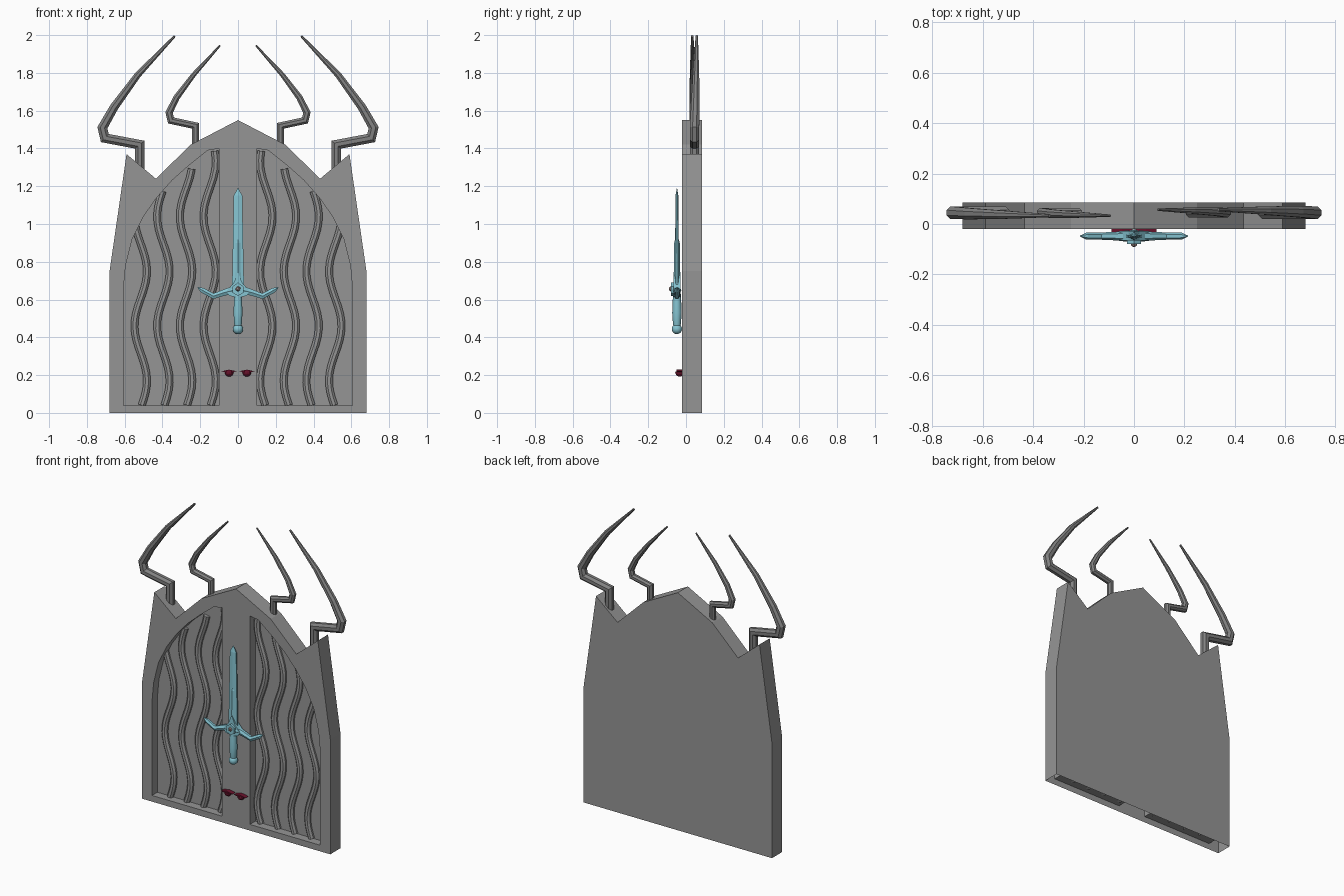
import bpy, bmesh, math
from mathutils import Vector, Matrix

if "Cube" in bpy.data.objects:
    bpy.data.objects.remove(bpy.data.objects["Cube"], do_unlink=True)


def material(name, color):
    m = bpy.data.materials.new(name)
    m.use_nodes = True
    m.diffuse_color = (*color, 1)
    bsdf = next(n for n in m.node_tree.nodes if n.type == 'BSDF_PRINCIPLED')
    bsdf.inputs["Base Color"].default_value = (*color, 1)
    return m


STONE = material("stone grey", (0.30, 0.30, 0.30))
HORN = material("horn grey", (0.22, 0.22, 0.22))
STEEL = material("pale blue steel", (0.24, 0.56, 0.65))
GEM = material("dusty gem", (0.40, 0.29, 0.27))
RED = material("dark crimson", (0.14, 0.006, 0.025))


def finish(bm, name, mat, smooth=False):
    bmesh.ops.recalc_face_normals(bm, faces=bm.faces)
    me = bpy.data.meshes.new(name)
    bm.to_mesh(me)
    bm.free()
    me.materials.append(mat)
    ob = bpy.data.objects.new(name, me)
    bpy.context.collection.objects.link(ob)
    if smooth:
        bpy.ops.object.select_all(action='DESELECT')
        ob.select_set(True)
        bpy.context.view_layer.objects.active = ob
        bpy.ops.object.shade_smooth_by_angle(angle=math.radians(40))
    return ob


def extrude(name, outline, y0, y1, mat):
    """Front outline of (x, z) points pushed from y0 to y1."""
    bm = bmesh.new()
    face = bm.faces.new([bm.verts.new((x, y0, z)) for x, z in outline])
    ext = bmesh.ops.extrude_face_region(bm, geom=[face])
    verts = [v for v in ext["geom"] if isinstance(v, bmesh.types.BMVert)]
    bmesh.ops.translate(bm, verts=verts, vec=(0, y1 - y0, 0))
    return finish(bm, name, mat)


def sweep(name, path, radii, mat, sides=8, depth=1.0, smooth=False):
    """Mitred tube along (x, y, z) points lying nearly in the front plane."""
    pts = [Vector(p) for p in path]
    bm = bmesh.new()
    rings = []
    for i, (p, r) in enumerate(zip(pts, radii)):
        a = (p - pts[i - 1]) if i else pts[1] - p
        b = (pts[i + 1] - p) if i < len(pts) - 1 else a
        a, b = a.normalized(), b.normalized()
        t = (a + b).normalized()
        n = Vector((-t.z, 0, t.x)).normalized() / max(t.dot(a), 0.6)
        ring = []
        for k in range(sides):
            ang = math.tau * (k + 0.5) / sides
            ring.append(bm.verts.new(p + n * r * math.cos(ang)
                                     + Vector((0, r * depth * math.sin(ang), 0))))
        rings.append(ring)
    for r0, r1 in zip(rings, rings[1:]):
        for k in range(sides):
            j = (k + 1) % sides
            bm.faces.new((r0[k], r0[j], r1[j], r1[k]))
    bm.faces.new(rings[0])
    bm.faces.new(rings[-1])
    return finish(bm, name, mat, smooth)


def mirrored(half):
    return half + [(-x, z) for x, z in reversed(half) if x > 0]


# Gate slab with pointed top and shoulders
slab = extrude("gate_slab", mirrored([(0.68, 0), (0.68, 0.75), (0.59, 1.37), (0.435, 1.24),
                                      (0.25, 1.42), (0, 1.55)]), -0.02, 0.085, STONE)

# Arched recess panels, cut from the front
FLOOR = 0.035
ARCH = [(0.607, 0.65), (0.595, 0.78), (0.56, 0.92), (0.50, 1.04), (0.43, 1.14),
        (0.35, 1.23), (0.26, 1.31), (0.16, 1.39), (0.10, 1.40)]


def arch_height(x):
    for (xa, za), (xb, zb) in zip(ARCH, ARCH[1:]):
        if xb <= x <= xa:
            return za + (zb - za) * (xa - x) / (xa - xb)
    return ARCH[-1][1]


for s in (-1, 1):
    outline = [(0.10, 0.04), (0.607, 0.04)] + ARCH
    cutter = extrude("panel_cutter", [(s * x, z) for x, z in outline], -0.1, FLOOR, STONE)
    cutter.hide_render = True
    mod = slab.modifiers.new("panel", 'BOOLEAN')
    mod.operation = 'DIFFERENCE'
    mod.solver = 'EXACT'
    mod.object = cutter
    bpy.context.view_layer.objects.active = slab
    bpy.ops.object.modifier_apply(modifier=mod.name)
    bpy.data.objects.remove(cutter, do_unlink=True)

# The slab is hollow and open underneath
bm = bmesh.new()
bm.from_mesh(slab.data)
under = [f for f in bm.faces if f.normal.z < -0.9 and f.calc_center_median().z < 0.01]
bmesh.ops.delete(bm, geom=under, context='FACES_ONLY')
bm.to_mesh(slab.data)
bm.free()

for s, side in ((-1, "right"), (1, "left")):
    # Wavy bars in the panels
    for i, base in enumerate((0.15, 0.275, 0.395, 0.515)):
        top = arch_height(base) - 0.005
        steps = 28
        path = []
        for k in range(steps + 1):
            z = 0.04 + (top - 0.04) * k / steps
            x = base - 0.033 * math.cos(math.tau * (z - 0.17) / 0.58)
            path.append((s * x, FLOOR - 0.003, z))
        sweep(f"{side}_wavy_bar_{i + 1}", path, [0.021] * len(path), STONE, smooth=True)

    # Bent horns, tapering to the tips
    lean = 0.012 * s
    outer = [(0.52, 1.28), (0.52, 1.42), (0.705, 1.455), (0.718, 1.51),
             (0.655, 1.62), (0.53, 1.79), (0.335, 1.995)]
    inner = [(0.225, 1.40), (0.225, 1.52), (0.355, 1.548), (0.365, 1.59),
             (0.325, 1.67), (0.235, 1.79), (0.095, 1.945)]
    for name, pts, size in (("outer", outer, 0.027), ("inner", inner, 0.020)):
        path = [(s * x, 0.045 + lean * max(0, i - 3) / 3, z) for i, (x, z) in enumerate(pts)]
        radii = [size * f for f in (1, 1, 1, 1, 0.9, 0.68, 0.25)]
        sweep(f"{side}_{name}_horn", path, radii, HORN)

    # Sword crossguard arms
    sweep(f"{side}_guard_arm",
          [(s * x, -0.048, z) for x, z in ((0.02, 0.65), (0.07, 0.638), (0.13, 0.618),
                                           (0.19, 0.65), (0.213, 0.664))],
          [0.026, 0.019, 0.016, 0.015, 0.003], STEEL, sides=6, depth=0.9)

    # Small crimson eye: lower half ball under a thin pointed lid
    bm = bmesh.new()
    bmesh.ops.create_uvsphere(bm, u_segments=12, v_segments=8, radius=0.023)
    cut = bmesh.ops.bisect_plane(bm, geom=bm.verts[:] + bm.edges[:] + bm.faces[:],
                                 plane_co=(0, 0, 0.004), plane_no=(0, 0, 1), clear_outer=True)
    rim = [e for e in cut["geom_cut"] if isinstance(e, bmesh.types.BMEdge)]
    bmesh.ops.edgeloop_fill(bm, edges=rim)
    bmesh.ops.translate(bm, verts=bm.verts, vec=(s * 0.047, -0.034, 0.215))
    finish(bm, f"{side}_eye", RED)
    extrude(f"{side}_eye_lid", [(s * 0.047 + x, z) for x, z in
                                ((-0.042, 0.22), (0, 0.213), (0.042, 0.22), (0, 0.229))],
            -0.05, -0.018, RED)

# Sword blade with a raised central rib
SWORD_Y = -0.048
sweep("blade", [(0, SWORD_Y, z) for z in (0.64, 1.15, 1.19)],
      [0.037, 0.026, 0.002], STEEL, sides=6, depth=0.3)
sweep("blade_rib", [(0, SWORD_Y, z) for z in (0.64, 0.90, 0.94)],
      [0.018, 0.015, 0.003], STEEL, sides=6, depth=1.0)

# Guard centre: peaked plate, front boss and gem
extrude("guard_plate", mirrored([(0, 0.61), (0.045, 0.62), (0.06, 0.645), (0.022, 0.69),
                                 (0, 0.745)]), -0.066, -0.028, STEEL)
extrude("guard_boss", mirrored([(0, 0.62), (0.028, 0.635), (0.028, 0.67), (0, 0.69)]),
        -0.08, -0.06, STEEL)
bm = bmesh.new()
bmesh.ops.create_icosphere(bm, subdivisions=1, radius=0.015,
                           matrix=Matrix.Translation((0, -0.078, 0.657)))
finish(bm, "guard_gem", GEM)

# Grip and pommel
sweep("grip", [(0, SWORD_Y, z) for z in (0.45, 0.47, 0.53, 0.58, 0.63)],
      [0.016, 0.021, 0.025, 0.023, 0.021], STEEL, sides=10, smooth=True)
bm = bmesh.new()
bmesh.ops.create_uvsphere(bm, u_segments=16, v_segments=10, radius=0.027,
                          matrix=Matrix.Translation((0, SWORD_Y, 0.444)))
finish(bm, "pommel", STEEL, smooth=True)
